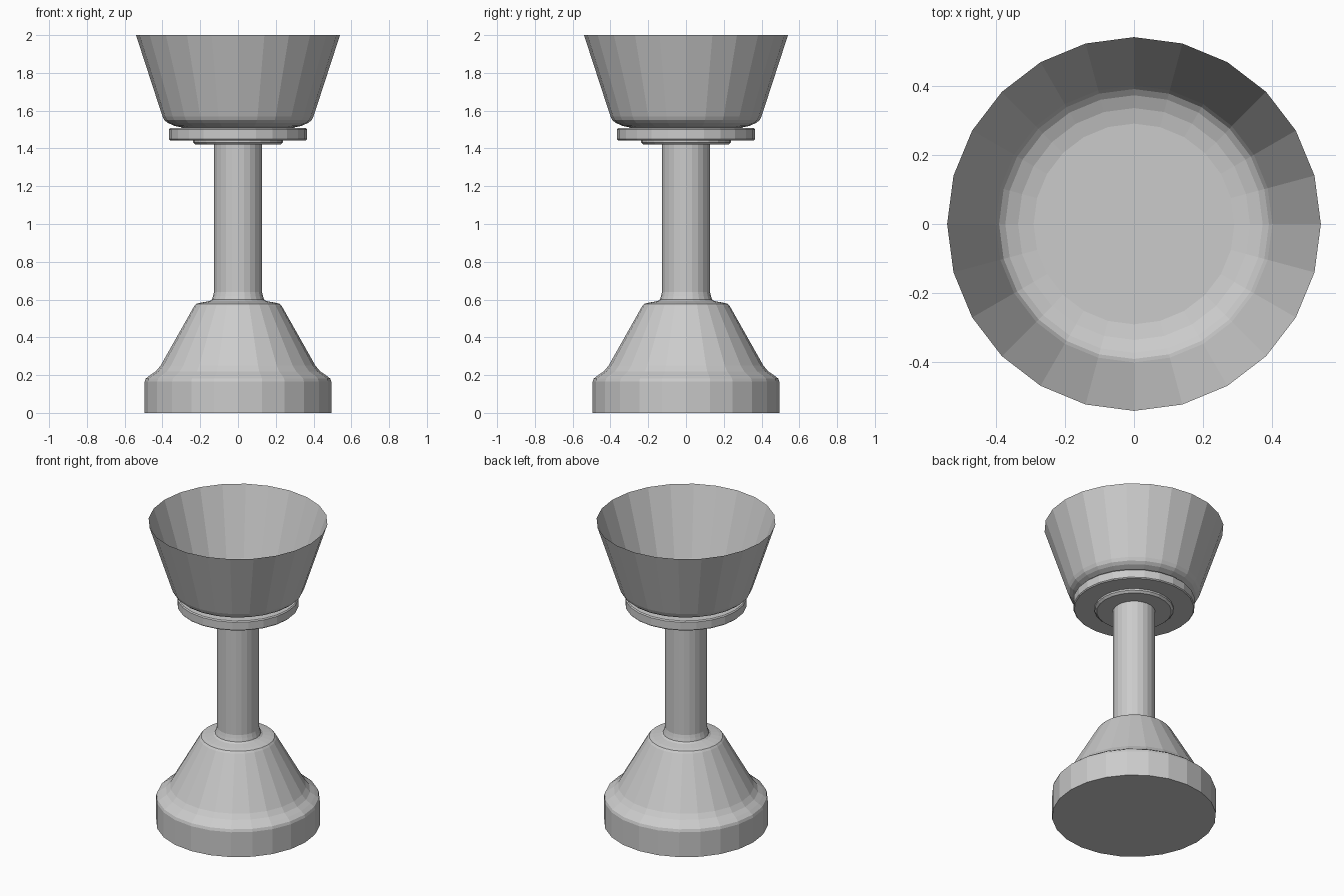
import bpy, bmesh
from math import cos, sin, pi

if "Cube" in bpy.data.objects:
    bpy.data.objects.remove(bpy.data.objects["Cube"])

SIDES = 24


def lathe(name, profile, cap_start=False, cap_end=False):
    """Turn a list of (radius, height) points around z into a flat-faced shell."""
    bm = bmesh.new()
    rings = [[bm.verts.new((r * cos(2 * pi * i / SIDES), r * sin(2 * pi * i / SIDES), z))
              for i in range(SIDES)] for r, z in profile]
    for a, b in zip(rings, rings[1:]):
        for i in range(SIDES):
            j = (i + 1) % SIDES
            bm.faces.new((a[i], a[j], b[j], b[i]))
    if cap_start:
        bm.faces.new(rings[0][::-1])
    if cap_end:
        bm.faces.new(rings[-1])
    mesh = bpy.data.meshes.new(name)
    bm.to_mesh(mesh)
    bm.free()
    obj = bpy.data.objects.new(name, mesh)
    bpy.context.collection.objects.link(obj)
    return obj


# Foot: straight plinth, rounded shoulder, cone and flat lip
lathe("foot", [(0.494, 0), (0.494, 0.165), (0.488, 0.182), (0.465, 0.2), (0.435, 0.22),
               (0.41, 0.25), (0.232, 0.565), (0.222, 0.577), (0.2, 0.583), (0.15, 0.592),
               (0.138, 0.60)], cap_start=True)

# Stem with a small flare where it meets the foot
lathe("stem", [(0.138, 0.60), (0.132, 0.62), (0.127, 0.64), (0.127, 1.42)])

# Stepped collar under the bowl
lathe("collar", [(0.127, 1.42), (0.225, 1.42), (0.238, 1.432), (0.238, 1.443),
                 (0.36, 1.443), (0.366, 1.449), (0.366, 1.50), (0.36, 1.507),
                 (0.29, 1.51)])

# Open thin-walled bowl with a flat floor
lathe("bowl", [(0.29, 1.51), (0.335, 1.519), (0.372, 1.535), (0.39, 1.55),
               (0.40, 1.57), (0.54, 2.0)], cap_start=True)
